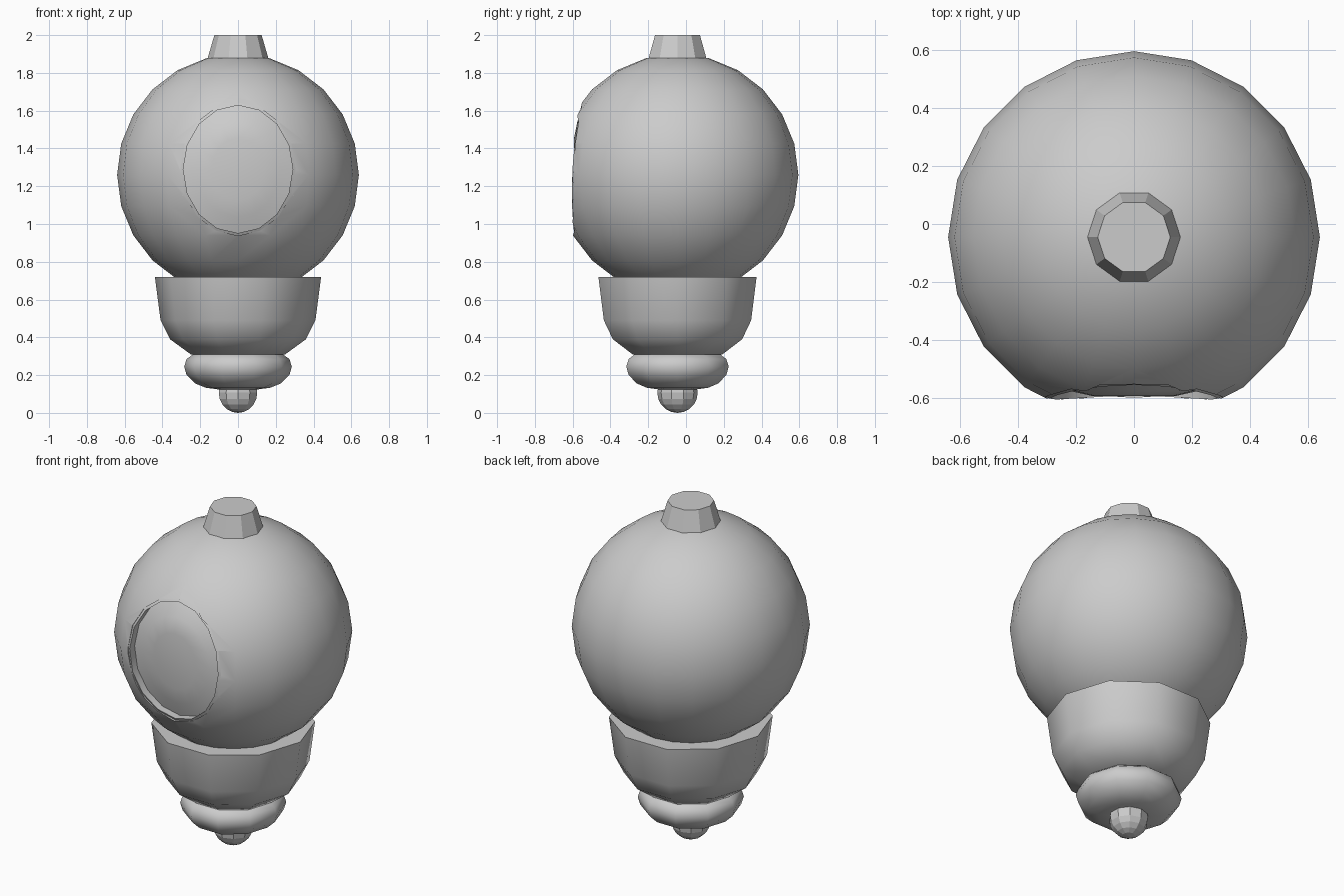
import bpy, bmesh
from math import sin, cos, pi, radians, sqrt

if "Cube" in bpy.data.objects:
    bpy.data.objects.remove(bpy.data.objects["Cube"])

CY, CZ, R = -0.045, 1.26, 0.64      # main globe centre and radius
WZ = 1.29                           # window centre height


def loft(name, loops, smooth=45, wrap=False):
    """Skin a list of equal-length point loops; ends capped unless wrapped."""
    bm = bmesh.new()
    rows = [[bm.verts.new(p) for p in loop] for loop in loops]
    n = len(rows[0])
    for i in range(len(rows) if wrap else len(rows) - 1):
        a, b = rows[i], rows[(i + 1) % len(rows)]
        for j in range(n):
            k = (j + 1) % n
            bm.faces.new((a[j], a[k], b[k], b[j]))
    if not wrap:
        bm.faces.new(rows[0])
        bm.faces.new(rows[-1])
    bmesh.ops.recalc_face_normals(bm, faces=bm.faces)
    me = bpy.data.meshes.new(name)
    bm.to_mesh(me)
    bm.free()
    ob = bpy.data.objects.new(name, me)
    bpy.context.collection.objects.link(ob)
    if smooth:
        shade(ob, smooth)
    return ob


def shade(ob, angle):
    bpy.ops.object.select_all(action='DESELECT')
    ob.select_set(True)
    bpy.context.view_layer.objects.active = ob
    bpy.ops.object.shade_smooth_by_angle(angle=radians(angle))


def lathe(name, profile, sides=10, smooth=45):
    """Revolve (radius, z) points about the vertical axis of the model."""
    loops = [[(r * cos(2 * pi * j / sides), CY + r * sin(2 * pi * j / sides), z)
              for j in range(sides)] for r, z in profile]
    return loft(name, loops, smooth)


def oval(rx, rz, y):
    """16-point ellipse facing front; y is a number or a function of (x, dz)."""
    pts = []
    for j in range(16):
        x, z = rx * cos(pi * j / 8), rz * sin(pi * j / 8)
        pts.append((x, y(x, z) if callable(y) else y, WZ + z))
    return pts


def on_globe(offset, r=0.628):
    return lambda x, dz: CY - sqrt(r * r - x * x - (dz + WZ - CZ) ** 2) + offset


# main globe with a window recess
bpy.ops.mesh.primitive_uv_sphere_add(segments=20, ring_count=12, radius=R,
                                     location=(0, CY, CZ))
globe = bpy.context.object
globe.name = "globe"
cutter = loft("window_cutter", [oval(0.305, 0.352, -0.9), oval(0.305, 0.352, -0.50)], 0)
cut = globe.modifiers.new("window_cut", 'BOOLEAN')
cut.operation, cut.solver, cut.object = 'DIFFERENCE', 'EXACT', cutter
shade(globe, 40)
bpy.context.view_layer.objects.active = globe
bpy.ops.object.modifier_apply(modifier=cut.name)
bpy.data.objects.remove(cutter)

# window rim, following the globe surface
loft("window_rim", [oval(0.32, 0.365, on_globe(0.02)), oval(0.32, 0.365, on_globe(0)),
                    oval(0.29, 0.338, on_globe(0)), oval(0.29, 0.338, on_globe(0.055))],
     30, wrap=True)

# bulging window pane
loft("window_pane", [oval(0.295, 0.343, -0.49), oval(0.295, 0.343, on_globe(0.045)),
                     oval(0.22, 0.255, -0.575), oval(0.14, 0.165, -0.593)])

# top cap
lathe("top_cap", [(0.16, 1.84), (0.16, 1.88), (0.125, 2.0)], smooth=0)

# cup under the globe
lathe("cup", [(0.44, 0.72), (0.41, 0.49), (0.36, 0.39), (0.25, 0.31)])

# rounded collar
lathe("collar", [(0.17, 0.325), (0.235, 0.312), (0.272, 0.285), (0.285, 0.245),
                 (0.272, 0.20), (0.225, 0.155), (0.17, 0.133), (0.11, 0.125)])

# bottom knob
bpy.ops.mesh.primitive_uv_sphere_add(segments=10, ring_count=10, radius=0.107,
                                     location=(0, CY, 0.107))
bpy.context.object.name = "bottom_knob"
